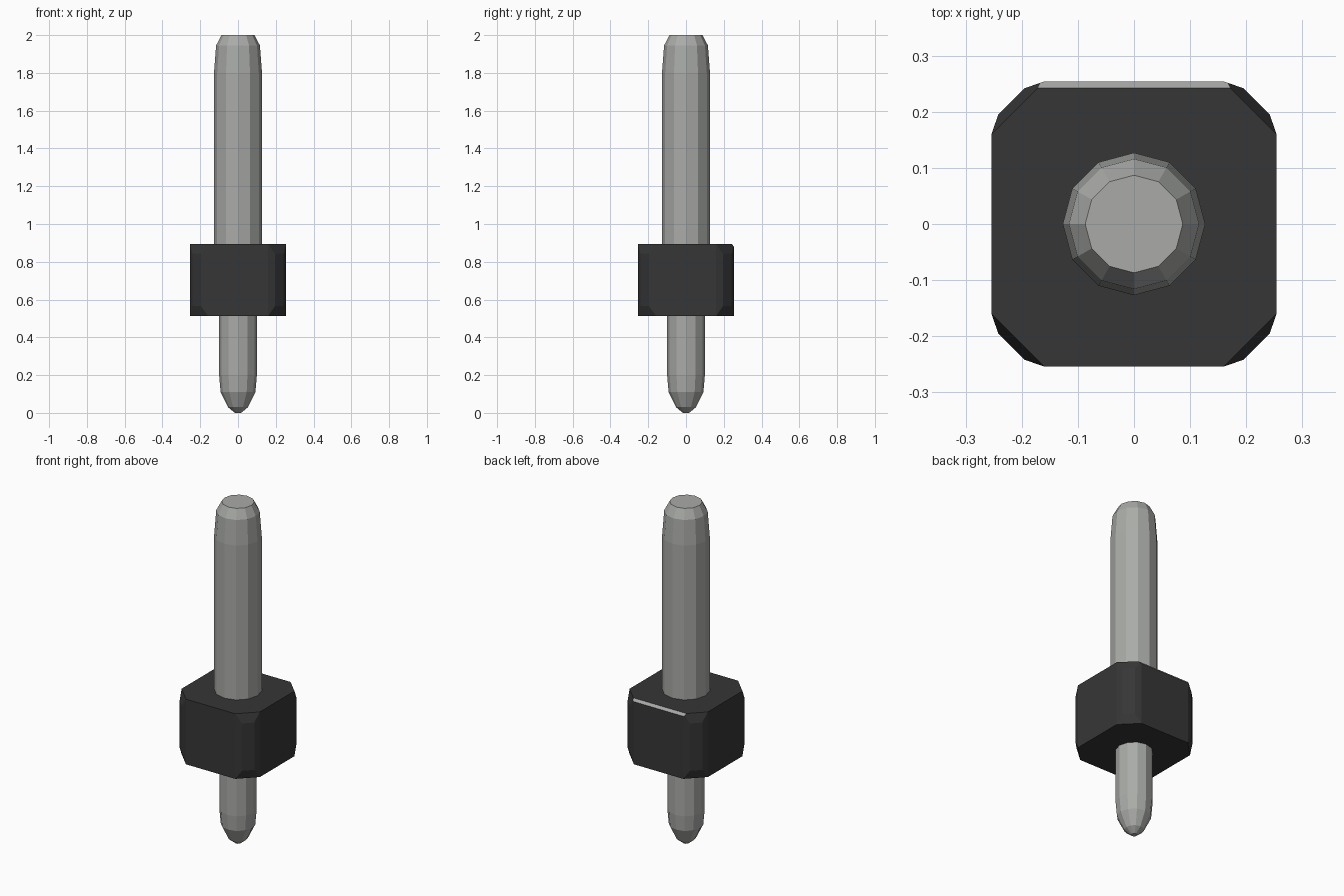
import bpy, bmesh, math
from mathutils import Vector

if "Cube" in bpy.data.objects:
    bpy.data.objects.remove(bpy.data.objects["Cube"])


def material(name, rgb):
    m = bpy.data.materials.new(name)
    m.diffuse_color = (*rgb, 1)
    m.use_nodes = True
    m.node_tree.nodes["Principled BSDF"].inputs["Base Color"].default_value = m.diffuse_color
    return m


metal = material("pin grey", (0.40, 0.41, 0.39))
plastic = material("housing black", (0.037, 0.037, 0.037))


def add_object(name, bm, *mats):
    bmesh.ops.recalc_face_normals(bm, faces=bm.faces)
    me = bpy.data.meshes.new(name)
    bm.to_mesh(me)
    bm.free()
    for m in mats:
        me.materials.append(m)
    ob = bpy.data.objects.new(name, me)
    bpy.context.collection.objects.link(ob)
    return ob


def lathe(name, profile, sides=12):
    """Faceted turned part from (radius, z) points, capped at both ends."""
    bm = bmesh.new()
    rings = [[bm.verts.new((r * math.cos(a), r * math.sin(a), z))
              for a in (2 * math.pi * i / sides for i in range(sides))]
             for r, z in profile]
    for lo, hi in zip(rings, rings[1:]):
        for i in range(sides):
            j = (i + 1) % sides
            bm.faces.new((lo[i], lo[j], hi[j], hi[i]))
    bm.faces.new(rings[0])
    bm.faces.new(rings[-1])
    return add_object(name, bm, metal)


# Thick upper pin and thinner lower pin, both with tapered ends
lathe("upper_pin", [(0.127, 0.85), (0.127, 1.80), (0.116, 1.945), (0.087, 2.0)])
lathe("lower_pin", [(0.016, 0.0), (0.053, 0.03), (0.092, 0.11),
                    (0.1, 0.2), (0.1, 0.55)])

# Housing: hull of end outlines and fuller rounded corners between them
bm = bmesh.new()
for sx in (-1, 1):
    for sy in (-1, 1):
        for a, b, zs in ((0.16, 0.254, (0.513, 0.895)),
                         (0.195, 0.242, (0.565, 0.843))):
            for z in zs:
                bm.verts.new((sx * a, sy * b, z))
                bm.verts.new((sx * b, sy * a, z))
bmesh.ops.convex_hull(bm, input=bm.verts)
bmesh.ops.dissolve_limit(bm, angle_limit=math.radians(1),
                         verts=bm.verts, edges=bm.edges)

# Narrow grey chamfer along the top back edge
cut = bmesh.ops.bisect_plane(bm, geom=bm.verts[:] + bm.edges[:] + bm.faces[:],
                             plane_co=(0, 0.242, 0.895),
                             plane_no=Vector((0, 0.015, 0.012)).normalized(),
                             clear_outer=True)
edges = [e for e in cut["geom_cut"] if isinstance(e, bmesh.types.BMEdge)]
for f in bmesh.ops.contextual_create(bm, geom=edges)["faces"]:
    f.material_index = 1
add_object("housing", bm, plastic, metal)
for f in bpy.data.objects["housing"].data.polygons:
    is_chamfer = f.normal.y > 0.5 and f.normal.z > 0.5 and abs(f.center.x) < 0.01
    f.material_index = 1 if is_chamfer else 0
